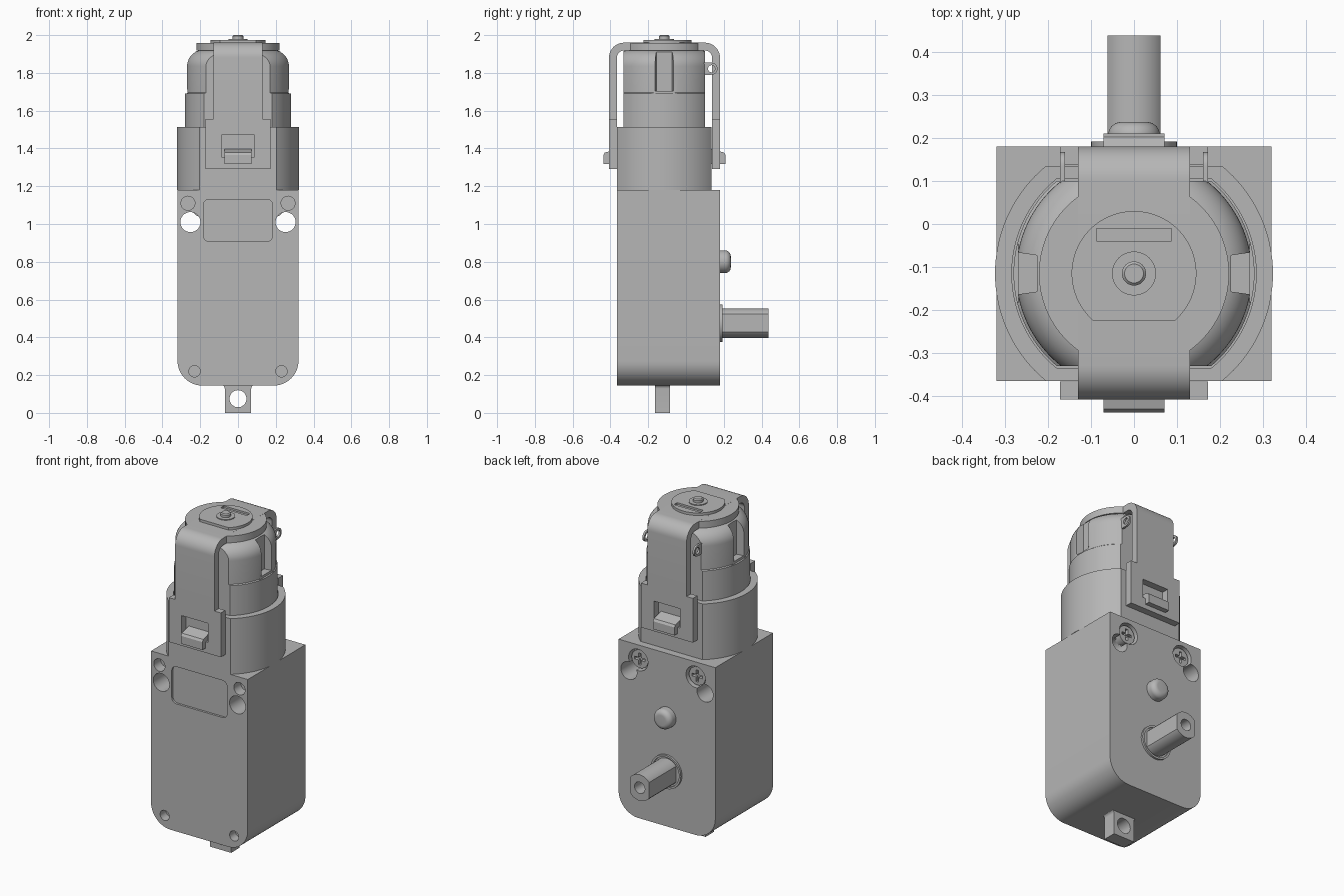
import bpy, bmesh
from math import sin, cos, pi, asin, radians
from mathutils import Matrix

old = bpy.data.objects.get("Cube")
if old:
    bpy.data.objects.remove(old, do_unlink=True)

grey = bpy.data.materials.new("plain_grey")
grey.use_nodes = True
COLOUR = (0.47, 0.47, 0.47, 1)
grey.diffuse_color = COLOUR
grey.node_tree.nodes["Principled BSDF"].inputs["Base Color"].default_value = COLOUR

MY = -0.115  # motor axis in y
PLACE = {"x": lambda u, v, t: (t, u, v), "y": lambda u, v, t: (u, t, v), "z": lambda u, v, t: (u, v, t)}


def arc(cx, cy, r, a, b, n=12):
    """Points along an arc, angles in degrees."""
    return [(cx + r * cos(radians(a + (b - a) * i / n)), cy + r * sin(radians(a + (b - a) * i / n)))
            for i in range(n + 1)]


def circle(cx, cy, r, n=40):
    return arc(cx, cy, r, 0, 360, n)[:-1]


def rect(u0, u1, v0, v1):
    return [(u0, v0), (u1, v0), (u1, v1), (u0, v1)]


def cut_disc(cx, cy, r, low, high):
    """Circle with its lower and upper ends cut flat at the given offsets."""
    a, b = (asin(max(-1, min(1, h / r))) * 180 / pi for h in (low, high))
    return arc(cx, cy, r, a, b, 32) + arc(cx, cy, r, 180 - b, 180 - a, 32)


def finish(bm, name):
    bmesh.ops.remove_doubles(bm, verts=bm.verts, dist=1e-5)
    bmesh.ops.recalc_face_normals(bm, faces=bm.faces)
    mesh = bpy.data.meshes.new(name)
    bm.to_mesh(mesh)
    bm.free()
    mesh.materials.append(grey)
    ob = bpy.data.objects.new(name, mesh)
    bpy.context.collection.objects.link(ob)
    return ob


def prism(name, pts, axis, lo, hi):
    """Extrude a 2D outline along an axis."""
    bm = bmesh.new()
    face = bm.faces.new([bm.verts.new(PLACE[axis](u, v, lo)) for u, v in pts])
    ext = bmesh.ops.extrude_face_region(bm, geom=[face])
    move = [hi - lo if a == axis else 0 for a in "xyz"]
    bmesh.ops.translate(bm, vec=move, verts=[g for g in ext["geom"] if isinstance(g, bmesh.types.BMVert)])
    return finish(bm, name)


def lathe(name, profile, axis, centre, steps=64):
    """Revolve (radius, height) points about z, then turn onto an axis."""
    bm = bmesh.new()
    verts = [bm.verts.new((r, 0, h)) for r, h in profile]
    edges = [bm.edges.new(p) for p in zip(verts, verts[1:])]
    bmesh.ops.spin(bm, geom=verts + edges, cent=(0, 0, 0), axis=(0, 0, 1), angle=2 * pi, steps=steps)
    if axis == "y":
        bmesh.ops.rotate(bm, verts=bm.verts, cent=(0, 0, 0), matrix=Matrix.Rotation(-pi / 2, 3, "X"))
    bmesh.ops.translate(bm, vec=centre, verts=bm.verts)
    return finish(bm, name)


def boolean(ob, cutters, operation="DIFFERENCE"):
    bpy.context.view_layer.objects.active = ob
    for c in cutters:
        mod = ob.modifiers.new("cut", "BOOLEAN")
        mod.object, mod.operation, mod.solver = c, operation, "EXACT"
        bpy.ops.object.modifier_apply(modifier=mod.name)
        bpy.data.objects.remove(c, do_unlink=True)
    return ob


# Gearbox with rounded lower corners
R = 0.13
outline = (arc(-0.32 + R, 0.145 + R, R, 180, 270) + arc(0.32 - R, 0.145 + R, R, 270, 360)
           + [(0.32, 1.18), (-0.32, 1.18)])
gearbox = prism("gearbox", outline, "y", -0.365, 0.18)
r = 0.03
label = (arc(-0.183 + r, 0.908 + r, r, 180, 270, 6) + arc(0.183 - r, 0.908 + r, r, 270, 360, 6)
         + arc(0.183 - r, 1.13 - r, r, 0, 90, 6) + arc(-0.183 + r, 1.13 - r, r, 90, 180, 6))
cuts = [prism("cutter", label, "y", -0.4, -0.352)]
for s in (-1, 1):
    cuts += [prism("cutter", circle(s * 0.252, 1.01, 0.053), "y", -0.5, 0.3),
             prism("cutter", circle(s * 0.265, 1.11, 0.037), "y", -0.5, -0.3),
             prism("cutter", circle(s * 0.23, 0.22, 0.03), "y", -0.5, -0.31),
             prism("cutter", circle(s * 0.19, 1.09, 0.064), "y", 0.13, 0.3)]
boolean(gearbox, cuts)

# Recessed cross-head screws
for s, side in ((-1, "right"), (1, "left")):
    x = s * 0.19
    screw = prism(side + "_screw", circle(x, 1.09, 0.054), "y", 0.12, 0.165)
    boolean(screw, [prism("cutter", rect(x - 0.035, x + 0.035, 1.082, 1.098), "y", 0.145, 0.2),
                    prism("cutter", rect(x - 0.008, x + 0.008, 1.055, 1.125), "y", 0.145, 0.2)])

# Mounting tab underneath, with flared root
tab_side = arc(0.07 + 0.02, 0.128, 0.02, 180, 90, 6)
tab = prism("mounting_tab", [(-0.07, 0), (0.07, 0)] + tab_side + [(0.09, 0.16), (-0.09, 0.16)]
            + [(-u, v) for u, v in reversed(tab_side)], "y", -0.165, -0.085)
boolean(tab, [prism("cutter", circle(0, 0.075, 0.045), "y", -0.3, 0.1)])

# Output shaft with two flats and an end bore
flat = [(v, u + 0.475) for u, v in cut_disc(0, 0, 0.078, -0.062, 0.062)]
shaft = prism("output_shaft", flat, "y", 0.17, 0.438)
boolean(shaft, [prism("cutter", circle(0, 0.475, 0.034), "y", 0.3, 0.5)])
ring = prism("shaft_bushing", circle(0, 0.475, 0.1), "y", 0.17, 0.192)
boolean(ring, [prism("cutter", circle(0, 0.475, 0.088), "y", 0.182, 0.3)])
lathe("rounded_peg", [(0, 0), (0.06, 0)] + arc(0.03, 0.037, 0.03, 0, 90, 8) + [(0, 0.067)],
      "y", (0, 0.17, 0.8))

# Motor collar, flattened front and back, hollow at the rim
collar = prism("motor_collar", cut_disc(0, MY, 0.323, -0.25, 0.25), "z", 1.18, 1.513)
boolean(collar, [prism("cutter", cut_disc(0, MY, 0.284, -0.22, 0.22), "z", 1.4, 1.6)])

# Motor can: domed cylinder cut flat, with slots in the sides
motor = lathe("motor_can", [(0, 1.3), (0.28, 1.3), (0.28, 1.69), (0.274, 1.695)]
              + arc(0.189, 1.835, 0.085, 0, 90, 12) + [(0, 1.92)], "z", (0, MY, 0), 96)
boolean(motor, [prism("cutter", rect(-0.4, 0.4, MY - 0.215, MY + 0.215), "z", 1.2, 2.0)], "INTERSECT")
for s in (-1, 1):
    slot = [(s * 0.225, MY - 0.042), (s * 0.3, MY - 0.053), (s * 0.3, MY + 0.053), (s * 0.225, MY + 0.042)]
    boolean(motor, [prism("cutter", slot, "z", 1.705, 2.0)])
    lo, hi = sorted((s * 0.268, s * 0.3))
    boolean(motor, [prism("cutter", rect(MY - 0.068, MY + 0.068, 1.69, 1.712), "x", lo, hi)])

# Solder terminals at the back of the motor
for s, side in ((-1, "right"), (1, "left")):
    tip = [(0.08, 1.79)] + arc(0.135, 1.822, 0.032, -90, 90, 14) + [(0.08, 1.854)]
    lo, hi = sorted((s * 0.16, s * 0.172))
    term = prism(side + "_terminal", tip, "x", lo, hi)
    boolean(term, [prism("cutter", circle(0.135, 1.822, 0.019, 20), "x", lo - 0.1, hi + 0.1)])

# Retaining strap over the motor
B, F, T, S = 0.18, -0.408, 0.042, 1.555
outer = arc(B - 0.08, 1.88, 0.08, 0, 90) + arc(F + 0.08, 1.88, 0.08, 90, 180)
inner = arc(F + 0.08, 1.88, 0.08 - T, 180, 90) + arc(B - 0.08, 1.88, 0.08 - T, 90, 0)
prism("retaining_strap", [(B, S)] + outer + [(F, S), (F + T, S)] + inner + [(B - T, S)], "x", -0.13, 0.13)
prism("strap_plate", circle(0, MY, 0.221, 64), "z", 1.919, 1.9595)

# Wide strap ends with windows and latching lugs
for end, y, d in (("front", F, 1), ("back", B, -1)):
    lo, hi = sorted((y, y + d * T))
    foot = prism(end + "_strap_end", rect(-0.172, 0.172, 1.29, S), "y", lo, hi)
    boolean(foot, [prism("cutter", rect(-0.087, 0.087, 1.315, 1.47), "y", lo - 0.1, hi + 0.1)])
    prism(end + "_strap_sill", rect(-0.087, 0.087, 1.315, 1.355), "y", lo, hi)
    wedge = [(y + d * 0.05, 1.318), (y - d * 0.03, 1.318), (y - d * 0.03, 1.365), (y - d * 0.022, 1.378),
             (y + d * 0.05, 1.398)]
    prism(end + "_lug", wedge, "x", -0.071, 0.071)

# End cap with flat edge, slot, boss and shaft tip
cap = prism("end_cap", cut_disc(0, MY, 0.145, -0.11, 0.145), "z", 1.95, 1.975)
boolean(cap, [prism("cutter", rect(-0.087, 0.087, -0.04, -0.01), "z", 1.964, 2.1)])
lathe("bearing_boss", [(0, 1.95), (0.051, 1.95), (0.051, 1.98), (0, 1.98)], "z", (0, MY, 0))
lathe("motor_shaft_tip", [(0, 1.95), (0.028, 1.95), (0.028, 1.994), (0.022, 2.0), (0, 2.0)], "z", (0, MY, 0))

# Smooth the rounded surfaces, keeping hard edges
bpy.ops.object.select_all(action="DESELECT")
for ob in bpy.context.scene.objects:
    if ob.type == "MESH" and grey.name in ob.data.materials:
        ob.select_set(True)
        bpy.context.view_layer.objects.active = ob
bpy.ops.object.shade_smooth_by_angle(angle=radians(30))
